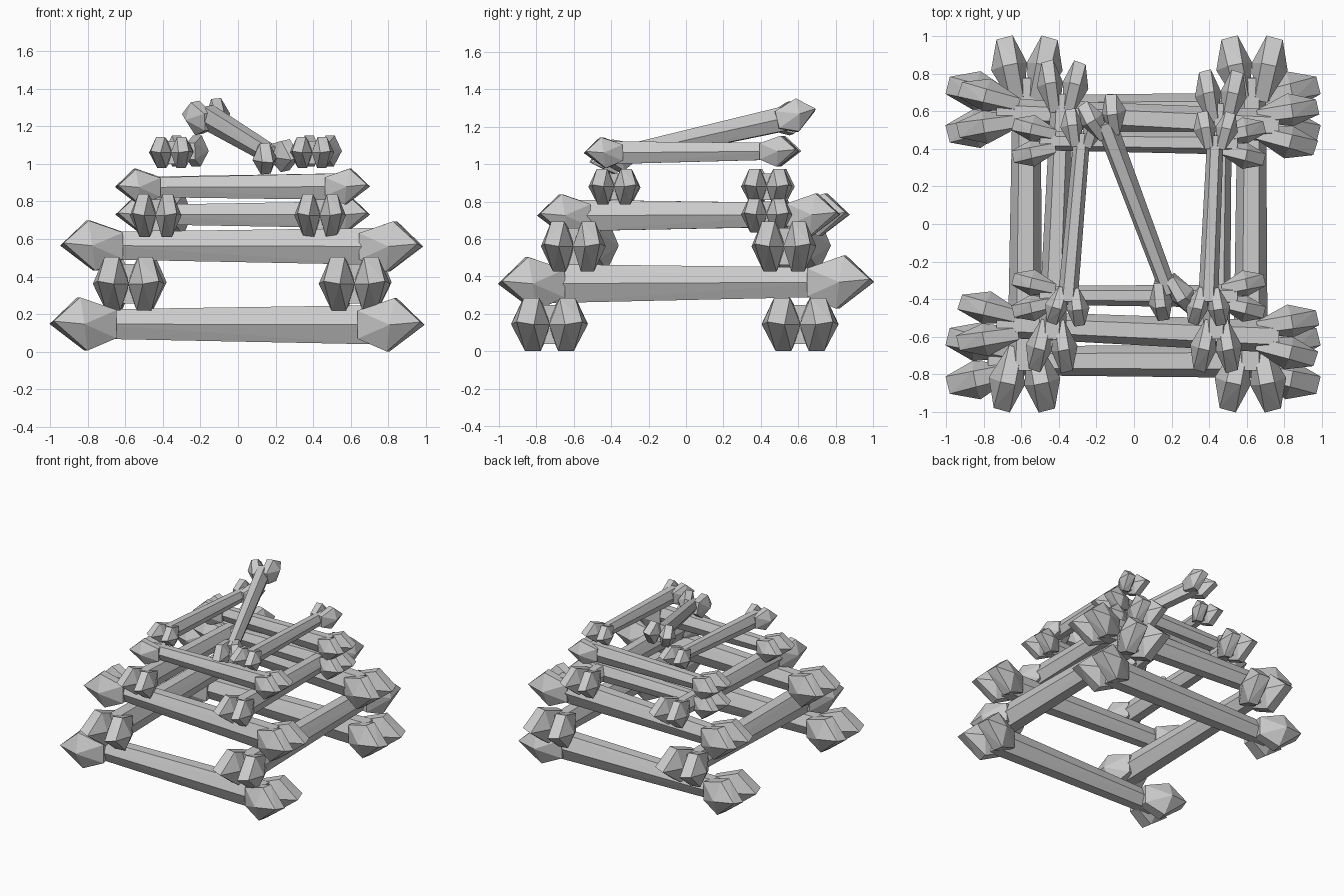
import bpy, bmesh
from math import cos, sin, pi, radians
from mathutils import Vector, Matrix

if "Cube" in bpy.data.objects:
    bpy.data.objects.remove(bpy.data.objects["Cube"])


def hull(bm, pts):
    vs = [bm.verts.new(p) for p in pts]
    bmesh.ops.convex_hull(bm, input=vs)


def bone(name, a, b, s, w=1.0, roll=0):
    """Bone from tip a (thin end) to tip b (thick end); s = thickness, w = knob spread."""
    a, b = Vector(a), Vector(b)
    half = (b - a).length / 2
    bm = bmesh.new()
    # six-sided tapering shaft
    e = half - 0.22 * s
    shaft = []
    for x, ry, rz in ((-e, 0.075, 0.078), (e, 0.092, 0.105)):
        for i in range(6):
            t = i * pi / 3
            shaft.append((x, ry * s * cos(t), rz * s * sin(t) / 0.866))
    hull(bm, shaft)
    # two faceted lobes at each end, splayed outwards
    for end in (-1, 1):
        for side in (-1, 1):
            pts = [(0.17, -0.045, 0), (0.165, 0.05, 0.015)]
            pts += [(0.01, 0.11, 0), (0.01, -0.10, 0)]
            pts += [(0.02, v, 0.142) for v in (-0.045, 0.04)]
            pts += [(-0.02, v, -0.142) for v in (-0.045, 0.04)]
            pts += [(-0.18, v, z) for v in (-0.045, 0.03) for z in (-0.075, 0.075)]
            c, n = cos(radians(11)), sin(radians(11))
            out = []
            for u, v, z in pts:
                u, v = u * c - v * n, u * n + v * c
                out.append((end * (half + (u - 0.17) * s),
                            side * (v + 0.095) * s * w, z * s))
            hull(bm, out)
    bmesh.ops.recalc_face_normals(bm, faces=bm.faces)
    # place along a -> b keeping the lobes level
    x = (b - a).normalized()
    y = Vector((0, 0, 1)).cross(x).normalized()
    rot = Matrix((x, y, x.cross(y))).transposed() @ Matrix.Rotation(radians(roll), 3, 'X')
    bm.transform(Matrix.Translation((a + b) / 2) @ rot.to_4x4())
    me = bpy.data.meshes.new(name)
    bm.to_mesh(me)
    bm.free()
    ob = bpy.data.objects.new(name, me)
    bpy.context.collection.objects.link(ob)


# layer 1, left to right
bone("bone_1_front", (-1, -0.73, 0.147), (0.99, -0.73, 0.142), 1)
bone("bone_1_back", (-1, 0.61, 0.147), (0.99, 0.61, 0.142), 1)
# layer 2, front to back
bone("bone_2_left", (-0.57, 1, 0.37), (-0.585, -1, 0.36), 1, 0.93)
bone("bone_2_right", (0.63, 1, 0.37), (0.62, -1, 0.36), 1, 0.93)
# layer 3
bone("bone_3_front", (-0.94, -0.525, 0.565), (0.98, -0.61, 0.56), 0.94, 0.9)
bone("bone_3_back", (-0.94, 0.61, 0.565), (0.98, 0.515, 0.56), 0.94, 0.9)
# layer 4
bone("bone_4_left", (-0.375, 0.87, 0.73), (-0.445, -0.79, 0.725), 0.8, 0.84)
bone("bone_4_right", (0.465, 0.82, 0.73), (0.435, -0.79, 0.725), 0.8, 0.84)
# layer 5, with a second bone below at the back
bone("bone_5_front", (-0.65, -0.38, 0.875), (0.7, -0.385, 0.88), 0.67)
bone("bone_5_back", (-0.65, 0.445, 0.88), (0.7, 0.43, 0.88), 0.67)
bone("bone_5_back_low", (-0.65, 0.445, 0.73), (0.7, 0.43, 0.73), 0.67)
# layer 6
bone("bone_6_left", (-0.265, 0.61, 1.07), (-0.365, -0.54, 1.06), 0.58)
bone("bone_6_right", (0.44, 0.6, 1.07), (0.39, -0.54, 1.06), 0.58)
# tilted bone lying on top
bone("bone_top", (0.235, -0.49, 1.015), (-0.2, 0.67, 1.275), 0.62, 1, -8)
